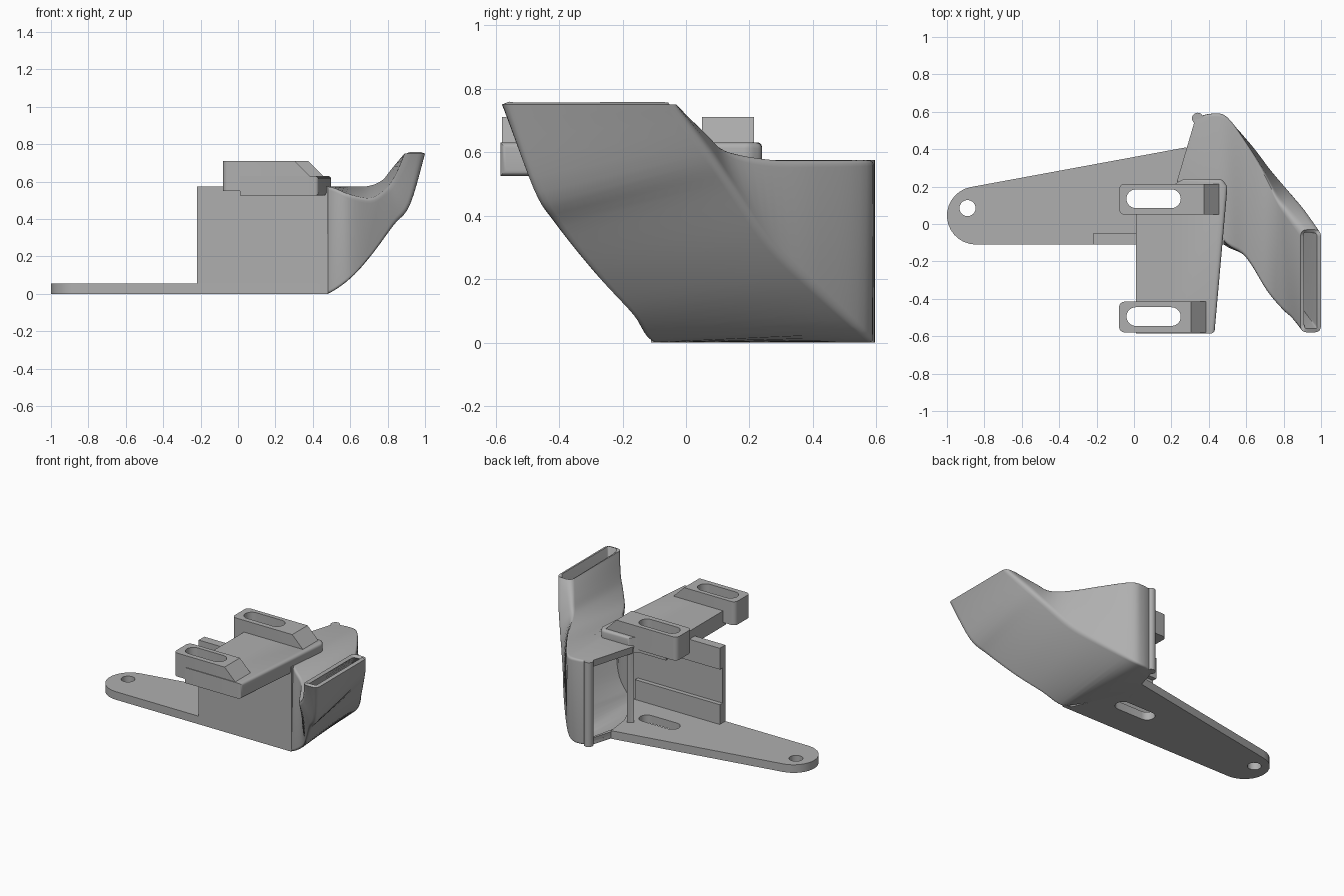
import bpy, bmesh
from math import sin, cos, radians
from mathutils import Vector

default = bpy.data.objects.get("Cube")
if default:
    bpy.data.objects.remove(default, do_unlink=True)

GREY = (0.43, 0.43, 0.43, 1)
plastic = bpy.data.materials.new("grey plastic")
plastic.use_nodes = True
plastic.diffuse_color = GREY
plastic.node_tree.nodes["Principled BSDF"].inputs["Base Color"].default_value = GREY


def make_object(name, bm):
    mesh = bpy.data.meshes.new(name)
    bm.to_mesh(mesh)
    bm.free()
    mesh.materials.append(plastic)
    obj = bpy.data.objects.new(name, mesh)
    bpy.context.collection.objects.link(obj)
    return obj


def activate(obj):
    bpy.ops.object.select_all(action="DESELECT")
    obj.select_set(True)
    bpy.context.view_layer.objects.active = obj


def smooth(obj, angle=32):
    activate(obj)
    bpy.ops.object.shade_smooth_by_angle(angle=radians(angle))


def prism(name, outline, low, high, along="z", rule=None, width=0.03):
    """Extrude an outline along z or y; round the edges chosen by the rule."""
    def place(a, b, depth):
        return (a, b, depth) if along == "z" else (a, depth, b)

    bm = bmesh.new()
    face = bm.faces.new([bm.verts.new(place(a, b, low)) for a, b in outline])
    extruded = bmesh.ops.extrude_face_region(bm, geom=[face])
    shift = Vector(place(0, 0, high - low))
    moved = [g for g in extruded["geom"] if isinstance(g, bmesh.types.BMVert)]
    bmesh.ops.translate(bm, vec=shift, verts=moved)
    bmesh.ops.recalc_face_normals(bm, faces=bm.faces)
    if rule:
        chosen = [e for e in bm.edges if rule(e.verts[0].co, e.verts[1].co)]
        bmesh.ops.bevel(bm, geom=chosen, offset=width, segments=4,
                        profile=0.5, affect="EDGES")
    obj = make_object(name, bm)
    smooth(obj)
    return obj


def box(name, x, y, z):
    return prism(name, [(x[0], y[0]), (x[1], y[0]), (x[1], y[1]), (x[0], y[1])], *z)


def arc(cx, cy, r, start, end, steps=14):
    angles = [radians(start + (end - start) * i / steps) for i in range(steps + 1)]
    return [(cx + r * cos(a), cy + r * sin(a)) for a in angles]


def cut(obj, outline):
    """Cut an upright hole right through an object."""
    cutter = prism("hole_cutter", outline, -1, 2)
    cutter.hide_render = True
    mod = obj.modifiers.new("hole", "BOOLEAN")
    mod.operation, mod.solver, mod.object = "DIFFERENCE", "EXACT", cutter
    activate(obj)
    bpy.ops.object.modifier_apply(modifier=mod.name)
    bpy.data.objects.remove(cutter, do_unlink=True)
    smooth(obj)


def slot(y):
    return arc(0.2, y, 0.05, -90, 90) + arc(0.01, y, 0.05, 90, 270)


# Mounting arm with a screw hole and an adjustment slot
SLOT_Y = 0.135
arm = prism("mounting_arm", arc(-0.845, 0.045, 0.155, 100, 270)
            + [(0.45, -0.11), (0.3, 0.24), (0.28, 0.41)], 0, 0.055)
cut(arm, arc(-0.89, 0.085, 0.043, 0, 345, 23))
cut(arm, slot(SLOT_Y))

# Upright front wall with thicker rails at top and bottom
box("front_wall", (-0.22, 0.48), (-0.11, -0.08), (0, 0.575))
for name, z in (("lower_rail", (0.05, 0.19)), ("upper_rail", (0.43, 0.575))):
    box(name, (-0.22, 0.42), (-0.085, -0.05), z)


# Top bracket plate, rounded on its free side
def free_side(a, b):
    return min(a.x, b.x) > 0.22


prism("bracket_plate", [(0.01, -0.585), (0.43, -0.585), (0.5, 0.2), (0.47, 0.24),
                        (0.26, 0.24), (0.2, 0.2), (0.01, 0.2)],
      0.525, 0.63, rule=free_side, width=0.018)


# Slotted bosses with a sloping tail
def left_corner(a, b):
    return max(a.x, b.x) < 0 and abs(a.z - b.z) > 0.1


for name, y, tail in (("front_boss", -0.495, 0.305), ("back_boss", SLOT_Y, 0.375)):
    side = [(-0.08, 0.55), (-0.08, 0.71), (tail, 0.71), (tail + 0.085, 0.625),
            (tail + 0.085, 0.55)]
    boss = prism(name, side, y - 0.085, y + 0.08, "y", left_corner)
    cut(boss, slot(y))
    if name == "front_boss":
        continue
cut(bpy.data.objects["bracket_plate"], slot(SLOT_Y))
cut(bpy.data.objects["bracket_plate"], slot(-0.495))

# Air duct sections: bottom front, bottom back, top back, top front
SECTIONS = [
    [(.23, .23, 0), (.33, .57, 0), (.33, .57, .575), (.23, .23, .575)],
    [(.4, 0, 0), (.42, .59, 0), (.42, .59, .575), (.4, 0, .575)],
    [(.48, -.11, 0), (.5, .56, .03), (.5, .57, .575), (.5, -.11, .57)],
    [(.6, -.17, .08), (.63, .42, .16), (.61, .42, .575), (.6, -.18, .53)],
    [(.71, -.28, .2), (.74, .28, .3), (.7, .27, .58), (.71, -.36, .51)],
    [(.83, -.41, .36), (.85, .16, .48), (.77, .13, .61), (.79, -.46, .56)],
    [(.92, -.48, .47), (.92, .08, .6), (.82, .06, .67), (.84, -.51, .63)],
    [(1, -.58, .75), (1, -.03, .75), (.89, -.03, .75), (.89, -.58, .75)],
]
SECTIONS = [[Vector(p) for p in s] for s in SECTIONS]


def spline(a, b, c, d, t):
    return 0.5 * (2 * b + (c - a) * t + (2 * a - 5 * b + 4 * c - d) * t ** 2
                  + (3 * b - a - 3 * c + d) * t ** 3)


def blend(u):
    """Four duct corners at position u along the sections."""
    last = len(SECTIONS) - 1
    i = min(int(u), last - 1)
    picks = [SECTIONS[max(0, min(last, i + k))] for k in (-1, 0, 1, 2)]
    corners = [spline(*c, u - i) for c in zip(*picks)]
    for c in corners:
        c.z = max(c.z, 0)
    return corners


def rounded(corners, r):
    ring = []
    for i, c in enumerate(corners):
        before, after = corners[i - 1] - c, corners[(i + 1) % 4] - c
        p, q = c + before.normalized() * r, c + after.normalized() * r
        for k in range(5):
            t = k / 4
            ring.append(p * (1 - t) ** 2 + c * 2 * t * (1 - t) + q * t ** 2)
    return ring


def duct(name, positions, wall):
    bm = bmesh.new()
    rings = []
    for u in positions:
        r = 0.012 + 0.025 * u / 7
        rings.append([bm.verts.new(p) for p in rounded(blend(u), r)])
    for near, far in zip(rings, rings[1:]):
        for j in range(len(near)):
            k = (j + 1) % len(near)
            bm.faces.new((near[j], near[k], far[k], far[j]))
    obj = make_object(name, bm)
    mod = obj.modifiers.new("wall", "SOLIDIFY")
    mod.thickness, mod.offset = wall, -1
    activate(obj)
    bpy.ops.object.modifier_apply(modifier=mod.name)
    smooth(obj, 40)
    return obj


STEPS = 5
duct("air_duct", [i / STEPS for i in range(7 * STEPS + 1)], 0.022)
duct("inlet_frame", (0, 0.2), 0.045)

# Rounded post on the back edge of the inlet
prism("inlet_post", arc(0.34, 0.565, 0.03, 0, 345, 23), 0, 0.575)
